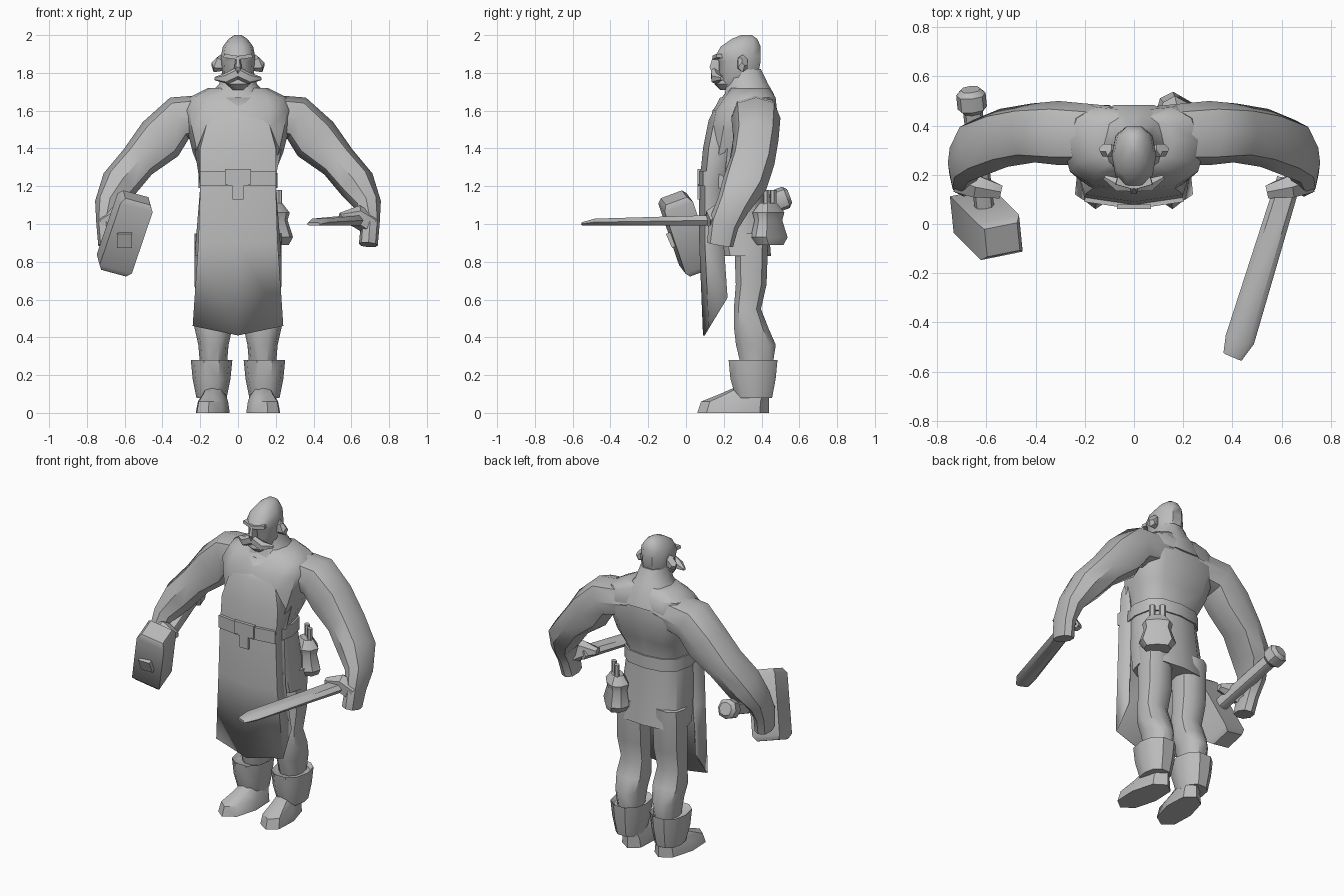
import bpy, bmesh
from math import cos, sin, pi, radians
from mathutils import Vector, Matrix

cube = bpy.data.objects.get("Cube")
if cube:
    bpy.data.objects.remove(cube, do_unlink=True)

GREY = (.5, .5, .5, 1)
clay = bpy.data.materials.new("plain_grey")
clay.use_nodes = True
clay.diffuse_color = GREY
clay.node_tree.nodes["Principled BSDF"].inputs["Base Color"].default_value = GREY
X, Y, Z = Matrix.Identity(3)
parts = []


def finish(name, bm):
    """Turn a bmesh into a named grey object."""
    bmesh.ops.recalc_face_normals(bm, faces=bm.faces)
    mesh = bpy.data.meshes.new(name)
    bm.to_mesh(mesh)
    bm.free()
    mesh.materials.append(clay)
    obj = bpy.data.objects.new(name, mesh)
    bpy.context.collection.objects.link(obj)
    parts.append(obj)
    return obj


def rounded(value, power):
    """Superellipse coordinate: a low power gives a boxier outline."""
    if abs(value) < .001:
        return 0
    return abs(value) ** power * (1 if value > 0 else -1)


def skin(name, rings, tweak=None, side=1):
    """Join equal rings of points with quads and close both ends."""
    bm = bmesh.new()
    loops = []
    for ring in rings:
        points = [tweak(p) if tweak else p for p in ring]
        loops.append([bm.verts.new((p.x * side, p.y, p.z)) for p in points])
    for low, high in zip(loops, loops[1:]):
        for k in range(len(low)):
            bm.faces.new((low[k - 1], low[k], high[k], high[k - 1]))
    bm.faces.new(loops[0])
    bm.faces.new(loops[-1])
    return finish(name, bm)


def outline(centre, u, v, sides, power):
    """One ring of points around a centre, spanned by the half axes u and v."""
    turn = pi / sides if sides == 4 else 0
    angles = [turn + 2 * pi * k / sides for k in range(sides)]
    return [centre + u * rounded(cos(a), power) + v * rounded(sin(a), power) for a in angles]


def emit(name, rings, mirror, tweak):
    if mirror:
        skin("left_" + name, rings, tweak)
        skin("right_" + name, rings, tweak, side=-1)
    else:
        skin(name, rings, tweak)


def stack(name, rows, x=0, sides=10, power=.85, mirror=False, tweak=None):
    """Level cross-sections from rows of (height, front, back, half width)."""
    rings = [outline(Vector((x, (front + back) / 2, height)), X * half,
                     Y * (back - front) / 2, sides, power)
             for height, front, back, half in rows]
    emit(name, rings, mirror, tweak)


def tube(name, path, widths, depths, ref=Z, sides=8, power=.85, mirror=False):
    """Cross-sections square to a path; depth runs along the ref direction."""
    path = [Vector(p) for p in path]
    rings = []
    for i, point in enumerate(path):
        ahead = path[min(i + 1, len(path) - 1)]
        along = (ahead - path[max(i - 1, 0)]).normalized()
        u = ref.cross(along).normalized()
        v = along.cross(u)
        rings.append(outline(point, u * widths[i], v * depths[i], sides, power))
    emit(name, rings, mirror, None)


def bar(name, path, width, depth, **options):
    """A square bar of constant section."""
    count = len(path)
    tube(name, path, [width] * count, [depth] * count, sides=4, power=0, **options)


# Torso with a grooved spine, flowing into the short tunic skirt
def groove_spine(p):
    is_spine = abs(p.x) < .01 and p.y > .4 and p.z > 1.3
    return p - Y * .03 if is_spine else p


stack("torso", [
    (.83, .18, .45, .23), (1.2, .09, .42, .2), (1.28, .09, .42, .2),
    (1.38, .1, .47, .24), (1.5, .12, .5, .27), (1.6, .14, .5, .29),
    (1.67, .19, .49, .26), (1.72, .23, .45, .16),
], sides=12, power=.75, tweak=groove_spine)
stack("belt", [(height, .08, .43, .21) for height in (1.19, 1.27)], sides=12, power=.75)

# Neck and head
stack("neck", [(1.6, .18, .49, .22), (1.69, .2, .47, .15), (1.74, .21, .44, .1),
               (1.82, .22, .4, .08)])
stack("head", [
    (1.71, .2, .34, .05), (1.76, .17, .38, .08), (1.86, .17, .4, .09), (1.89, .15, .4, .09),
    (1.94, .18, .4, .08), (1.98, .24, .38, .05), (2, .29, .35, .02),
])
stack("nose", [(1.81, .13, .2, .02), (1.83, .12, .2, .02), (1.89, .14, .2, .01)], sides=6)
stack("beard", [(1.71, .18, .26, .03), (1.74, .15, .28, .06), (1.79, .16, .28, .06)], sides=8)
bar("brow", [(0, .16, 1.88), (.07, .18, 1.89)], .01, .02, ref=Y, mirror=True)
tube("ear", [(.07, .29, 1.84), (.11, .3, 1.85), (.12, .31, 1.86)],
     (.03, .05, .03), (.02, .03, .02), ref=Y, sides=6, mirror=True)
tube("moustache", [(0, .15, 1.8), (.06, .16, 1.77), (.12, .19, 1.77)],
     (.03, .03, .01), (.02, .03, .01), ref=Y, sides=6, mirror=True)

# Apron: a sheet that wraps back at both sides, with a hem rising from its middle
bm = bmesh.new()
grid = []
flip = Matrix.Scale(-1, 3, X)
for height, front, half, hem in [
        (1.67, .18, .12, 0), (1.55, .12, .16, 0), (1.4, .09, .2, 0),
        (1.2, .07, .2, 0), (.9, .07, .21, 0), (.41, .09, .24, .05)]:
    middle = Vector((0, front, height))
    corner = Vector((half, front + .03, height + hem))
    spread = .03 if height > 1.3 else -.01
    wing = Vector((half + spread, front + .13, height + hem * 4))
    grid.append([bm.verts.new(p) for p in (flip @ wing, flip @ corner, middle, corner, wing)])
for top, low in zip(grid, grid[1:]):
    for i in range(len(top) - 1):
        bm.faces.new((top[i], low[i], low[i + 1], top[i + 1]))
apron = finish("apron", bm)
apron.modifiers.new("thickness", "SOLIDIFY").thickness = .01

# Band over the apron and its hammer-shaped buckle
bar("apron_band", [(-.2, .1, 1.24), (0, .07, 1.24), (.2, .1, 1.24)], .01, .04)
bar("buckle_head", [(-.07, .07, 1.25), (.07, .07, 1.25)], .01, .04)
bar("buckle_stem", [(0, .07, 1.13), (0, .07, 1.23)], .03, .01, ref=Y)

# Arms, hands and curled fingers
tube("arm", [
    (.1, .36, 1.59), (.31, .37, 1.56), (.41, .37, 1.45), (.53, .35, 1.33),
    (.63, .31, 1.21), (.69, .25, 1.1), (.7, .2, 1), (.69, .18, .89),
], (.1, .12, .13, .1, .1, .07, .05, .05), (.12, .13, .12, .12, .12, .09, .08, .07),
    ref=Y, mirror=True)
tube("fingers", [(.7, .18, 1), (.63, .15, 1.04), (.54, .13, 1.04)],
     (.06, .06, .02), (.06, .05, .03), ref=Y, sides=6, mirror=True)

# Trousers and boot cuffs
stack("leg", [
    (.95, .25, .44, .1), (.68, .26, .43, .1), (.55, .25, .4, .09),
    (.45, .25, .44, .1), (.36, .26, .48, .08), (.24, .29, .46, .07),
], x=.13, mirror=True)
stack("boot_cuff", [
    (.08, .26, .46, .08), (.18, .23, .48, .1), (.28, .22, .49, .11), (.26, .25, .47, .09),
], x=.14, mirror=True)


# Feet: blunt toes turned outwards below a narrow sloping instep
def splay(p):
    return p + X * (.28 - p.y) * .12


stack("foot", [(0, .06, .44, .09), (.06, .08, .44, .08), (.1, .18, .44, .06), (.14, .27, .44, .05)],
      x=.13, sides=8, mirror=True, tweak=splay)

# Flat unfinished blade in the left hand
tube("blade", [(.63, .18, 1.02), (.43, -.47, 1.01), (.4, -.54, 1)],
     (.05, .06, .04), (.03, .02, .01), sides=6, power=.6)

# Sledgehammer in the right hand: the head lies square to the handle
nub, pommel = Vector((-.6, -.09, .91)), Vector((-.66, .5, 1.13))
axis = (pommel - nub).normalized()
lengthwise = Vector((.14, -.13, .42))
lengthwise = (lengthwise - lengthwise.project(axis)).normalized()
centre = Vector((-.6, 0, .95))
tube("hammer_head", [centre + lengthwise * d for d in (-.21, -.18, .18, .21)],
     (.07, .09, .09, .07), (.06, .08, .08, .06), ref=axis, sides=4, power=0)
bar("hammer_nub", (nub, centre), .04, .04)
tube("hammer_handle", (centre, pommel), [.04] * 2, [.04] * 2)
knob = (.04, .06, .06, .04)
tube("hammer_pommel", [pommel + axis * d for d in (-.05, -.03, .03, .05)], knob, knob)

# Belt pouch with tools, turned to sit at the left of the back
hip = Vector((.19, .44, 1))


def turn_pouch(p):
    return hip + Matrix.Rotation(radians(-40), 3, "Z") @ (p - hip)


stack("pouch", [
    (.89, .39, .5, .08), (.93, .37, .51, .11), (1.02, .38, .49, .08),
    (1.06, .37, .5, .09), (1.11, .4, .47, .05),
], x=hip.x, sides=8, power=.7, tweak=turn_pouch)
for label, offset in (("inner", -.03), ("outer", .03)):
    stack(label + "_pouch_tool", [(height, .43, .46, .02) for height in (1.05, 1.18)],
          x=hip.x + offset, sides=6, tweak=turn_pouch)

# Smooth shading that keeps the hard edges
bpy.ops.object.select_all(action="DESELECT")
for obj in parts:
    obj.select_set(True)
bpy.context.view_layer.objects.active = parts[0]
bpy.ops.object.shade_smooth_by_angle(angle=radians(40))
